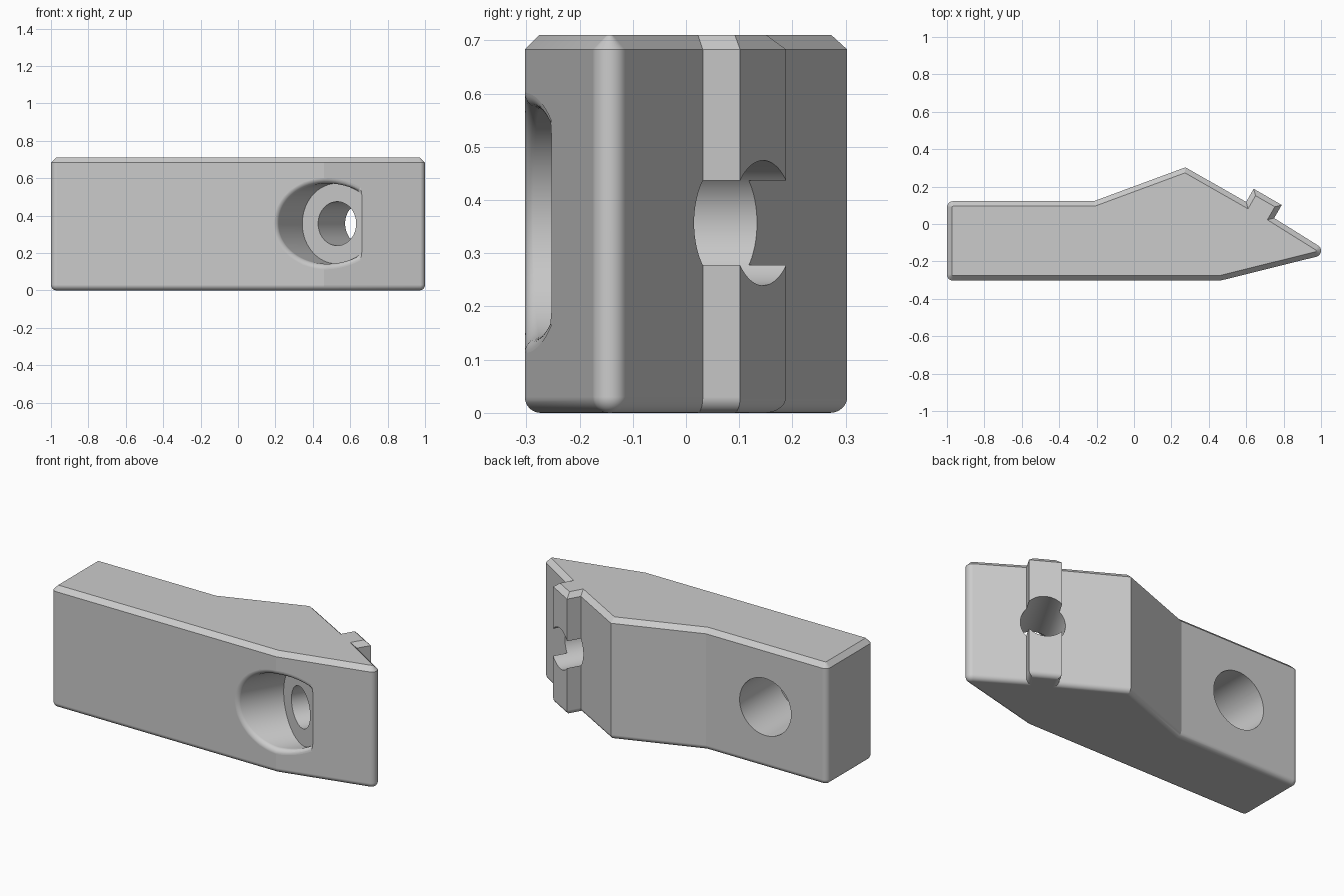
import bpy, bmesh
from math import sin, cos, pi, radians, sqrt
from mathutils import Vector

cube = bpy.data.objects.get("Cube")
if cube:
    bpy.data.objects.remove(cube)

HEIGHT, CHAMFER, FILLET = 0.71, 0.027, 0.03
MID = 0.357

steel = bpy.data.materials.new("steel grey")
steel.use_nodes = True
GREY = (0.6, 0.6, 0.6, 1)
steel.diffuse_color = GREY
steel.node_tree.nodes["Principled BSDF"].inputs["Base Color"].default_value = GREY


def loft(name, rings):
    """Closed solid through a stack of rings with equal point counts."""
    bm = bmesh.new()
    loops = [[bm.verts.new(p) for p in ring] for ring in rings]
    n = len(loops[0])
    for low, high in zip(loops, loops[1:]):
        for i in range(n):
            j = (i + 1) % n
            bm.faces.new((low[i], low[j], high[j], high[i]))
    bm.faces.new(loops[0][::-1])
    bm.faces.new(loops[-1])
    bmesh.ops.recalc_face_normals(bm, faces=bm.faces)
    mesh = bpy.data.meshes.new(name)
    bm.to_mesh(mesh)
    bm.free()
    mesh.materials.append(steel)
    obj = bpy.data.objects.new(name, mesh)
    bpy.context.collection.objects.link(obj)
    return obj


def arc(x, y, r, start, end, steps):
    angles = [radians(start + (end - start) * i / steps) for i in range(steps + 1)]
    return [Vector((x + r * cos(a), y + r * sin(a))) for a in angles]


def inset(points, d):
    """Move every side of a counter-clockwise outline inward by d."""
    result = []
    for i, p in enumerate(points):
        a = (p - points[i - 1]).normalized()
        b = (points[(i + 1) % len(points)] - p).normalized()
        na, nb = Vector((-a.y, a.x)), Vector((-b.y, b.x))
        result.append(p + (na + nb) * d / (1 + na.dot(nb)))
    return result


# Plan outline: square tail, pointed nose, keyed back slope
axis = Vector((0.5, cos(radians(30))))
along = Vector((axis.y, -axis.x))
key_centre = Vector((0.715, 0.145))
key_half, key_depth = 0.0865, 0.081
key = [key_centre + along * s * key_half - axis * d
       for s, d in ((1, key_depth), (1, 0), (-1, 0), (-1, key_depth))]
R = 0.032
outline = arc(-1 + R, -0.303 + R, R, 180, 270, 8)
outline.append(Vector((0.46, -0.303)))
outline += arc(0.967, -0.143, 0.033, -76, 60, 13)
outline += key
outline += [Vector((0.275, 0.303)), Vector((-0.215, 0.122))]
outline += arc(-1 + R, 0.122 - R, R, 90, 180, 8)

# Body: rounded bottom edge, chamfered top edge
levels = [(FILLET * (1 - sin(t)), FILLET * (1 - cos(t)))
          for t in (pi / 2 * i / 8 for i in range(9))]
levels = [(d, z) for d, z in levels]
levels += [(0, HEIGHT - CHAMFER), (CHAMFER, HEIGHT)]
body = loft("clamp_jaw_body",
            [[(p.x, p.y, z) for p in inset(outline, d)] for d, z in levels])


def cylinder(name, start, end, r, n=64):
    """Cylinder between two plan points at mid height."""
    a, b = Vector(start), Vector(end)
    direction = (b - a).normalized()
    side = Vector((direction.y, -direction.x))
    rings = []
    for c in (a, b):
        rings.append([])
        for i in range(n):
            t = 2 * pi * i / n
            p = c + side * r * cos(t)
            rings[-1].append((p.x, p.y, MID + r * sin(t)))
    return loft(name, rings)


# Screw hole through the key, and blind hole in the tail
floor = key_centre - axis * 0.37
screw_hole = cylinder("screw_hole_cutter", floor - axis * 0.05,
                      key_centre + axis * 0.1, 0.1175)
tail_hole = cylinder("tail_hole_cutter", (-0.6, 0.2), (-0.6, 0.122 - 0.36), 0.167)


# Counterbore with a rounded rim that follows the bent front
def reach(p, depth):
    """Distance from p back along the screw axis to the given depth."""
    flat = (p.y + 0.303 - depth) / axis.y
    slope = 0.253
    bent = (p.y + 0.303 - depth - slope * (p.x - 0.46)) / (axis.y - slope * axis.x)
    return min(flat, bent)


def counterbore_ring(step, steps, radius=0.215, n=96):
    ring = []
    for i in range(n):
        t = 2 * pi * i / n
        rim = 0.03 * (1 - 0.5 * max(0, -cos(t)))
        u = max(0, min(1, step / steps)) * pi / 2
        r = radius + (rim * (1 - cos(u)) if step > 0 else 0)
        p = floor + along * r * cos(t)
        h = 0
        if step >= 0:
            h = max(reach(p, rim * (1 - sin(u))), 0.0004 * (step + 1))
        if step > steps:
            h += 0.15
        q = p - axis * h
        ring.append((q.x, q.y, MID + r * sin(t)))
    return ring


counterbore = loft("counterbore_cutter",
                   [counterbore_ring(s, 8) for s in range(-1, 10)])

# Cut the holes
bpy.ops.object.select_all(action="DESELECT")
bpy.context.view_layer.objects.active = body
body.select_set(True)
for cutter in (counterbore, screw_hole, tail_hole):
    mod = body.modifiers.new(cutter.name, "BOOLEAN")
    mod.operation = "DIFFERENCE"
    mod.solver = "EXACT"
    mod.object = cutter
    bpy.ops.object.modifier_apply(modifier=mod.name)
    bpy.data.objects.remove(cutter)

bpy.ops.object.shade_smooth_by_angle(angle=radians(13))
normals = body.modifiers.new("even_shading", "WEIGHTED_NORMAL")
normals.keep_sharp = True
